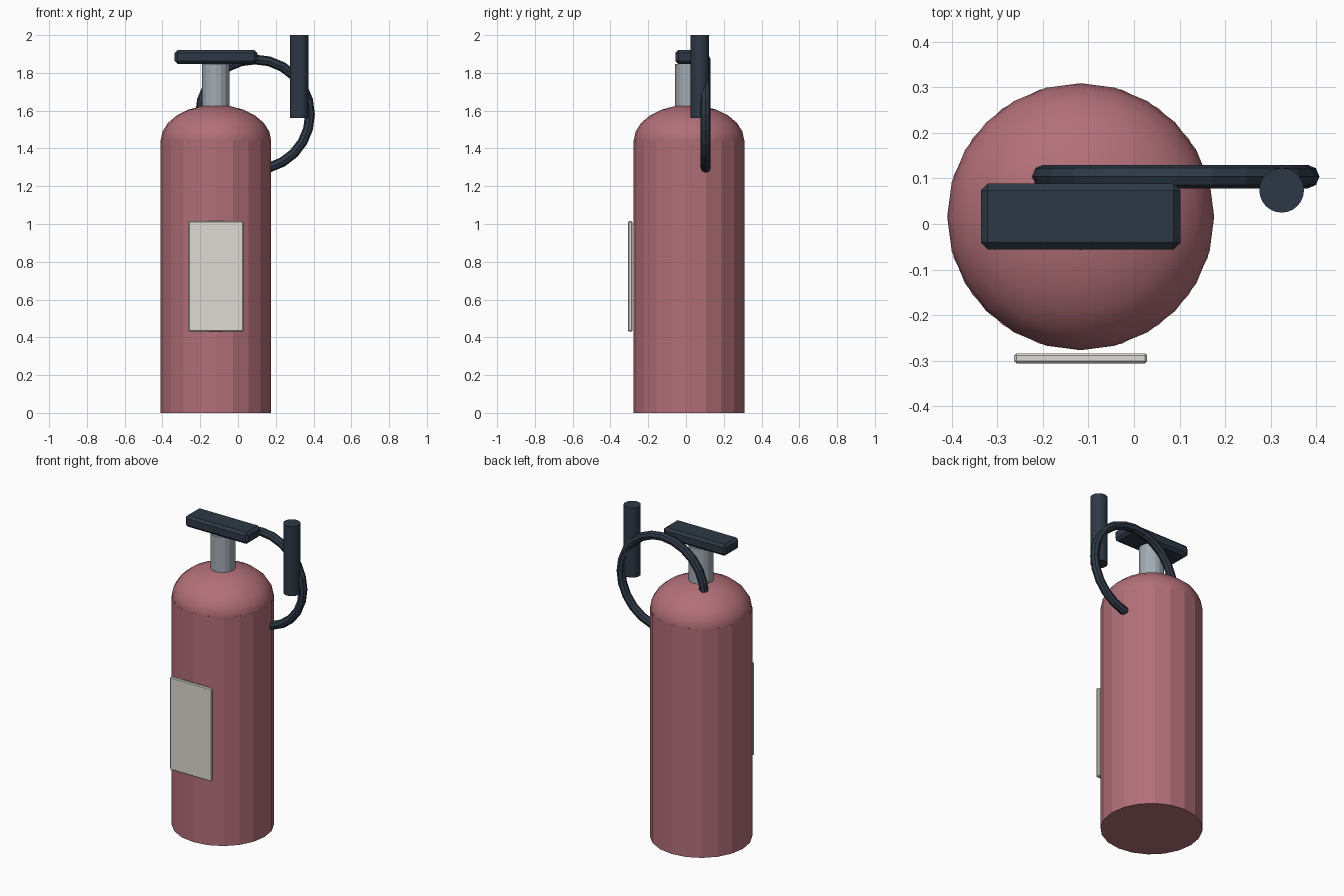
import bpy
import math

if "Cube" in bpy.data.objects:
    bpy.data.objects.remove(bpy.data.objects["Cube"])

CX, CY = -0.117, 0.016   # axis of the tank


def material(name, rgb):
    m = bpy.data.materials.new(name)
    m.diffuse_color = (*rgb, 1)
    m.use_nodes = True
    m.node_tree.nodes["Principled BSDF"].inputs["Base Color"].default_value = m.diffuse_color
    return m


RED = material("red_paint", (0.45, 0.16, 0.19))
DARK = material("dark_rubber", (0.027, 0.04, 0.06))
STEEL = material("steel", (0.36, 0.41, 0.45))
PAPER = material("paper", (0.74, 0.71, 0.66))


def finish(name, mat):
    o = bpy.context.object
    o.name = name
    o.data.materials.append(mat)
    return o


def cylinder(name, x, y, z0, z1, r, sides, mat):
    bpy.ops.mesh.primitive_cylinder_add(vertices=sides, radius=r, depth=z1 - z0,
                                        location=(x, y, (z0 + z1) / 2))
    return finish(name, mat)


def box(name, lo, hi, bevel, mat):
    bpy.ops.mesh.primitive_cube_add(size=1, location=[(a + b) / 2 for a, b in zip(lo, hi)])
    o = finish(name, mat)
    o.scale = [b - a for a, b in zip(lo, hi)]
    bpy.ops.object.transform_apply(location=False, rotation=False, scale=True)
    m = o.modifiers.new("bevel", "BEVEL")
    m.width, m.segments = bevel, 1
    return o


# Tank with its domed shoulder
cylinder("tank", CX, CY, 0, 1.445, 0.293, 20, RED)
bpy.ops.mesh.primitive_uv_sphere_add(segments=24, ring_count=12, radius=0.293,
                                     location=(CX, CY, 1.44))
dome = finish("tank_dome", RED)
dome.scale.z = 0.65
bpy.ops.object.transform_apply(location=False, rotation=False, scale=True)
bpy.ops.object.shade_smooth_by_angle(angle=math.radians(40))

# Valve neck and squeeze handle
cylinder("valve_neck", CX, CY, 1.555, 1.847, 0.073, 16, STEEL)
box("handle", (-0.336, -0.056, 1.848), (0.102, 0.089, 1.92), 0.015, DARK)

# Looped hose and discharge horn
bpy.ops.mesh.primitive_torus_add(major_radius=0.291, minor_radius=0.026,
                                 major_segments=24, minor_segments=8,
                                 location=(0.09, 0.104, 1.58),
                                 rotation=(math.pi / 2, 0, 0))
finish("hose", DARK)
cylinder("discharge_horn", 0.324, 0.074, 1.56, 2.0, 0.049, 24, DARK)

# Front label plate
box("label", (-0.263, -0.306, 0.43), (0.029, -0.284, 1.015), 0.005, PAPER)
